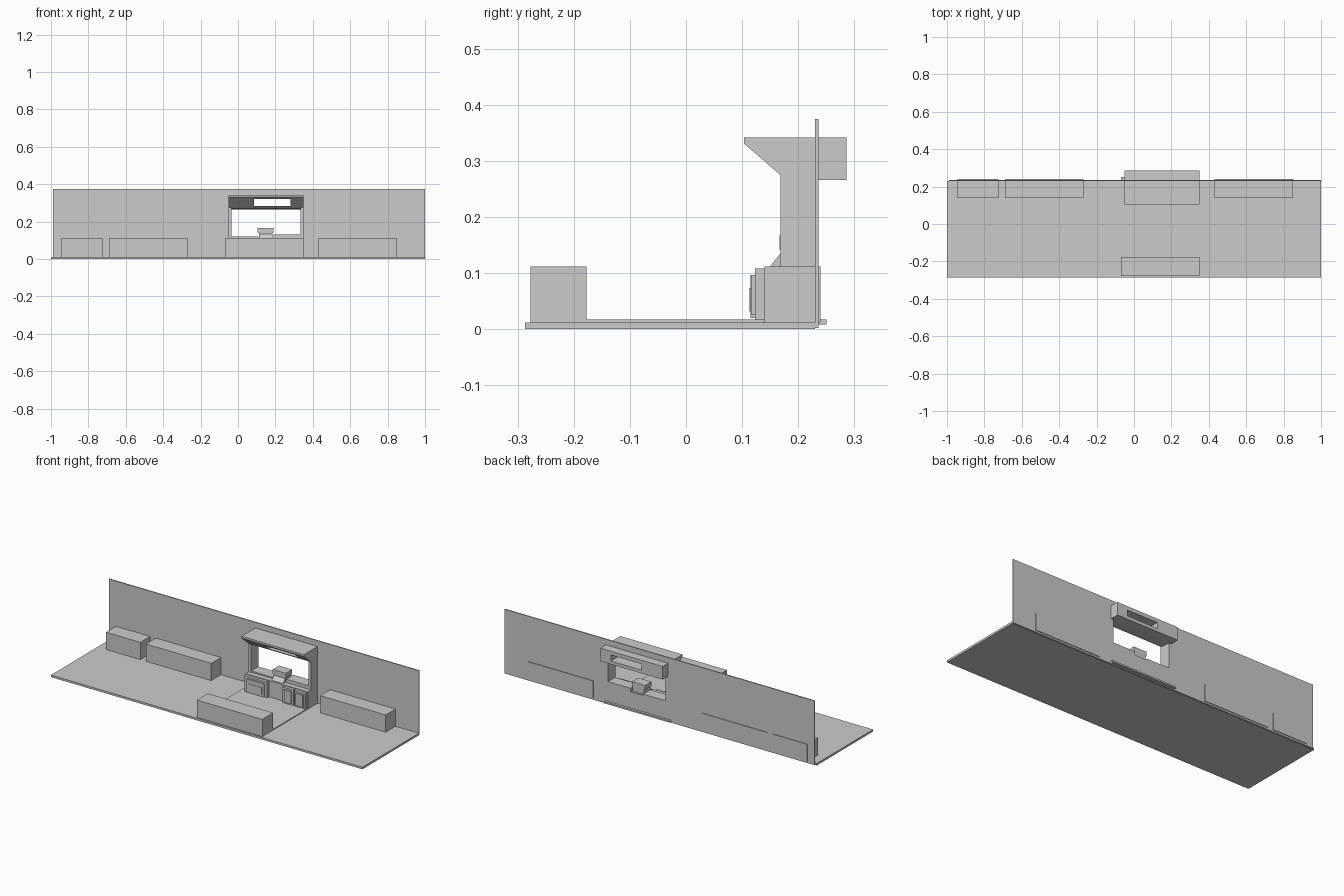
import bpy, bmesh

if "Cube" in bpy.data.objects:
    bpy.data.objects.remove(bpy.data.objects["Cube"])


def prism(name, profile, x0, x1):
    """Extrude a (y, z) outline along x."""
    bm = bmesh.new()
    face = bm.faces.new([bm.verts.new((x0, y, z)) for y, z in profile])
    ext = bmesh.ops.extrude_face_region(bm, geom=[face])
    verts = [g for g in ext["geom"] if isinstance(g, bmesh.types.BMVert)]
    bmesh.ops.translate(bm, verts=verts, vec=(x1 - x0, 0, 0))
    bmesh.ops.recalc_face_normals(bm, faces=bm.faces)
    mesh = bpy.data.meshes.new(name)
    bm.to_mesh(mesh)
    bm.free()
    obj = bpy.data.objects.new(name, mesh)
    bpy.context.collection.objects.link(obj)
    return obj


def box(name, x, y, z):
    return prism(name, [(y[0], z[0]), (y[1], z[0]), (y[1], z[1]), (y[0], z[1])], *x)


def cut(obj, *ranges):
    """Cut box-shaped openings out of an object."""
    for i, r in enumerate(ranges):
        cutter = box(f"{obj.name}_cutter_{i}", *r)
        cutter.hide_render = True
        mod = obj.modifiers.new("opening", 'BOOLEAN')
        mod.operation = 'DIFFERENCE'
        mod.solver = 'EXACT'
        mod.object = cutter
        bpy.context.view_layer.objects.active = obj
        bpy.ops.object.modifier_apply(modifier=mod.name)
        bpy.data.objects.remove(cutter)


SLOT = ((0.085, 0.282), (0.05, 0.32), (0.285, 0.32))

# floor and inset mat
box("floor", (-1, 1), (-0.287, 0.23), (0, 0.012))
box("floor_mat", (-0.07, 0.35), (-0.23, 0.25), (0.008, 0.017))

# back wall with serving window and vent slot
wall = box("back_wall", (-0.99, 1), (0.23, 0.236), (0.002, 0.375))
cut(wall, ((-0.035, 0.335), (0.2, 0.26), (0.112, 0.27)), SLOT)

# long low counters
for i, (a, b) in enumerate([(-0.945, -0.725), (-0.69, -0.27), (0.43, 0.85)]):
    box(f"wall_counter_{i}", (a, b), (0.14, 0.24), (0.012, 0.112))
box("front_counter", (-0.07, 0.35), (-0.277, -0.177), (0.012, 0.112))

# canopy over the window, running through the wall
canopy = prism("canopy", [(0.103, 0.342), (0.103, 0.331), (0.168, 0.275),
                          (0.18, 0.27), (0.236, 0.266), (0.286, 0.266),
                          (0.286, 0.342)], -0.05, 0.35)
cut(canopy, SLOT)

# window side posts
for side, x in (("left", (-0.05, -0.035)), ("right", (0.335, 0.35))):
    box(f"{side}_post", x, (0.168, 0.232), (0.012, 0.275))

# left cabinet with drawer front and handle
box("left_cabinet", (-0.045, 0.1), (0.123, 0.232), (0.012, 0.108))
box("left_drawer", (-0.025, 0.085), (0.115, 0.125), (0.02, 0.097))
box("left_drawer_panel", (-0.012, 0.072), (0.113, 0.118), (0.032, 0.073))

# worktop base across the bay and right cabinet doors
box("bay_base", (-0.05, 0.35), (0.14, 0.236), (0.012, 0.112))
for i, x in enumerate((0.2, 0.275)):
    door = box(f"right_door_{i}", (x, x + 0.07), (0.123, 0.142), (0.017, 0.108))
    box(f"right_door_panel_{i}", (x + 0.012, x + 0.058), (0.117, 0.125), (0.025, 0.097))

# window sills
box("left_sill", (-0.035, 0.11), (0.17, 0.236), (0.11, 0.12))
box("right_sill", (0.19, 0.335), (0.17, 0.236), (0.11, 0.132))

# till with sloped keys and a display
prism("till_base", [(0.15, 0.112), (0.168, 0.135), (0.168, 0.145),
                    (0.225, 0.145), (0.225, 0.112)], 0.112, 0.185)
box("till_display", (0.105, 0.19), (0.167, 0.225), (0.142, 0.167))
